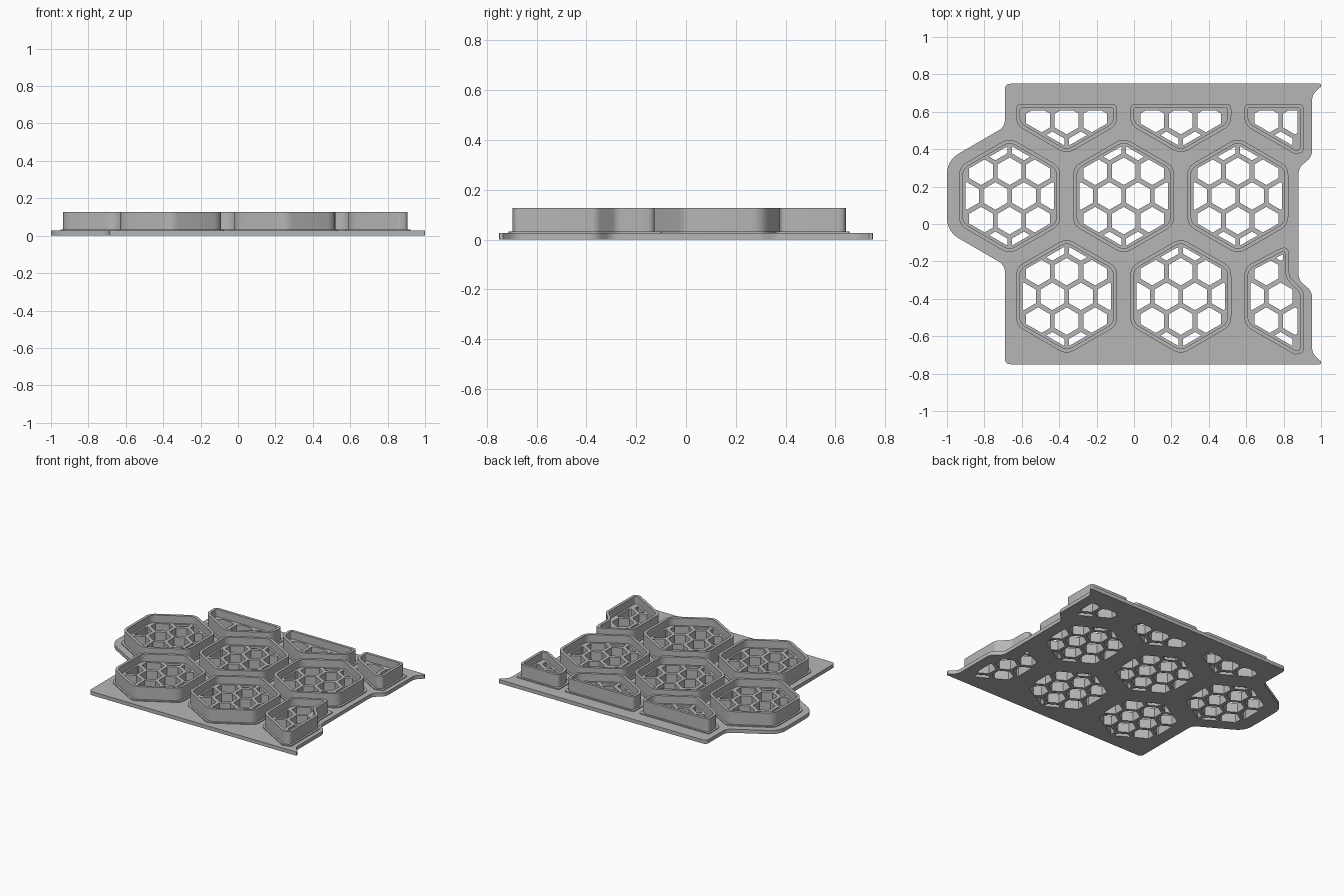
import bpy, bmesh, math
from mathutils import Vector

cube = bpy.data.objects.get("Cube")
if cube:
    bpy.data.objects.remove(cube, do_unlink=True)

PLATE_TOP = 0.027
LATTICE_TOP = 0.07
RIM_TOP = 0.126
APOTHEM = 0.27
RADIUS = APOTHEM / math.cos(math.pi / 6)
PITCH = 0.1525
STRUT = 0.025

grey = bpy.data.materials.new("light_grey")
grey.use_nodes = True
COLOR = (0.47, 0.47, 0.47, 1)
grey.diffuse_color = COLOR
grey.node_tree.nodes["Principled BSDF"].inputs["Base Color"].default_value = COLOR


def cross(a, b):
    return a.x * b.y - a.y * b.x


def rounded(points, inset=0.0, steps=6):
    """Offset a counter-clockwise (x, y, corner radius) outline and round it."""
    n = len(points)
    pos = [Vector(p[:2]) for p in points]
    corners = []
    for i in range(n):
        d0 = (pos[i] - pos[i - 1]).normalized()
        d1 = (pos[(i + 1) % n] - pos[i]).normalized()
        n0, n1 = Vector((-d0.y, d0.x)), Vector((-d1.y, d1.x))
        shifted = pos[i] + (n0 + n1) * inset / (1 + n0.dot(n1))
        turn = math.atan2(cross(d0, d1), d0.dot(d1))
        r = max(points[i][2] - math.copysign(inset, turn), 0.004)
        corners.append((shifted, r if points[i][2] else 0, abs(turn)))
    out = []
    for i in range(n):
        p, r, turn = corners[i]
        a, b = corners[i - 1][0] - p, corners[(i + 1) % n][0] - p
        t = min(r * math.tan(turn / 2), 0.48 * a.length, 0.48 * b.length)
        if t < 1e-5:
            out.append(p)
            continue
        s, e = p + a.normalized() * t, p + b.normalized() * t
        for k in range(steps + 1):
            u = k / steps
            out.append(s * (1 - u) ** 2 + p * 2 * u * (1 - u) + e * u * u)
    return out


def hexagon(cx, cy, radius):
    return [Vector((cx + radius * math.sin(-k * math.pi / 3),
                    cy + radius * math.cos(k * math.pi / 3))) for k in range(6)]


def clip(subject, window):
    """Keep the part of an outline inside a convex counter-clockwise window."""
    for i, a in enumerate(window):
        edge = window[(i + 1) % len(window)] - a
        result = []
        for j, q in enumerate(subject):
            p = subject[j - 1]
            sp, sq = cross(edge, p - a), cross(edge, q - a)
            if (sp >= 0) != (sq >= 0):
                result.append(p.lerp(q, sp / (sp - sq)))
            if sq >= 0:
                result.append(q)
        subject = result
        if not subject:
            break
    return subject


def area(poly):
    return abs(sum(cross(poly[i - 1], poly[i]) for i in range(len(poly)))) / 2


def slab(name, loops, z0, z1):
    """Extrude an outline with holes between two heights."""
    curve = bpy.data.curves.new(name, "CURVE")
    curve.dimensions = "2D"
    curve.fill_mode = "BOTH"
    curve.extrude = (z1 - z0) / 2
    for loop in loops:
        spline = curve.splines.new("POLY")
        spline.points.add(len(loop) - 1)
        for point, v in zip(spline.points, loop):
            point.co = (v.x, v.y, 0, 1)
        spline.use_cyclic_u = True
    source = bpy.data.objects.new(name + "_curve", curve)
    bpy.context.collection.objects.link(source)
    graph = bpy.context.evaluated_depsgraph_get()
    mesh = bpy.data.meshes.new_from_object(source.evaluated_get(graph))
    bpy.data.objects.remove(source, do_unlink=True)
    bm = bmesh.new()
    bm.from_mesh(mesh)
    bmesh.ops.remove_doubles(bm, verts=bm.verts, dist=1e-5)
    bmesh.ops.translate(bm, verts=bm.verts, vec=(0, 0, (z0 + z1) / 2))
    bmesh.ops.recalc_face_normals(bm, faces=bm.faces)
    bm.to_mesh(mesh)
    bm.free()
    mesh.materials.clear()
    mesh.materials.append(grey)
    obj = bpy.data.objects.new(name, mesh)
    bpy.context.collection.objects.link(obj)
    bpy.ops.object.select_all(action="DESELECT")
    obj.select_set(True)
    bpy.context.view_layer.objects.active = obj
    bpy.ops.object.shade_smooth_by_angle(angle=math.radians(35))
    return obj


# Cup outlines: whole hexagons, and hexagons cut by the back and right edges
TOP_Y, MID_Y, LOW_Y = 0.685, 0.15, -0.387
BACK, RIGHT = 0.642, 0.907
cups = []
for x, y in ((-0.665, MID_Y), (-0.055, MID_Y), (0.555, MID_Y), (-0.36, LOW_Y), (0.25, LOW_Y)):
    cups.append(("hex_cup", x, y, [(v.x, v.y, 0.08) for v in hexagon(x, y, RADIUS)]))
for x in (-0.36, 0.25):
    cups.append(("back_cup", x, TOP_Y, [
        (x - APOTHEM, BACK, 0.03), (x - APOTHEM, TOP_Y - RADIUS / 2, 0.08),
        (x, TOP_Y - RADIUS, 0.08), (x + APOTHEM, TOP_Y - RADIUS / 2, 0.08),
        (x + APOTHEM, BACK, 0.03)]))
EDGE_X = 0.86
LEFT = EDGE_X - APOTHEM
cups.append(("back_corner_cup", EDGE_X, TOP_Y, [
    (LEFT, BACK, 0.03), (LEFT, TOP_Y - RADIUS / 2, 0.08),
    (EDGE_X, TOP_Y - RADIUS, 0.03), (RIGHT, TOP_Y - RADIUS + 0.01, 0.03), (RIGHT, BACK, 0.03)]))
cups.append(("front_corner_cup", EDGE_X, LOW_Y, [
    (LEFT, LOW_Y + RADIUS / 2, 0.08), (LEFT, LOW_Y - RADIUS / 2, 0.08),
    (EDGE_X, LOW_Y - RADIUS, 0.03), (RIGHT, LOW_Y - RADIUS + 0.01, 0.03),
    (RIGHT, -0.36, 0.05), (0.83, -0.28, 0.05), (0.83, -0.105, 0.04)]))

# Base plate with a side tongue on the left and a scalloped right edge
right_half = [(1.0, 0.75, 0.01), (1.0, 0.735, 0), (0.952, 0.69, 0.09),
              (0.952, 0.36, 0.07), (0.88, 0.30, 0.07)]
left_half = [(-0.69, 0.52, 0.07), (-1.0, MID_Y + 0.19, 0.13)]
outline = [(-0.69, 0.75, 0.03)] + left_half
outline += [(x, 2 * MID_Y - y, r) for x, y, r in reversed(left_half)]
outline += [(-0.69, -0.75, 0.03)]
outline += [(x, -y, r) for x, y, r in right_half]
outline += list(reversed(right_half))
slab("base_plate", [rounded(outline)] + [rounded(c[3], 0.01) for c in cups], 0, PLATE_TOP)

# Each cup: low skirt, upright rim and honeycomb floor
for number, (name, cx, cy, shape) in enumerate(cups, 1):
    label = f"{name}_{number}"
    slab(label + "_skirt", [rounded(shape, -0.014), rounded(shape, 0.005)], 0.015, PLATE_TOP + 0.006)
    slab(label + "_rim", [rounded(shape), rounded(shape, 0.02)], 0.012, RIM_TOP)
    opening = rounded(shape, 0.034)
    holes = []
    for row in range(-3, 4):
        for col in range(-3, 4):
            hx = cx + (col + (0.5 if row % 2 == 0 else 0)) * PITCH
            hy = cy + row * PITCH * math.sqrt(0.75)
            hole = clip(opening, hexagon(hx, hy, (PITCH - STRUT) / math.sqrt(3)))
            if len(hole) > 2 and area(hole) > 0.0002:
                holes.append(hole)
    slab(label + "_honeycomb", [rounded(shape, 0.01)] + holes, 0, LATTICE_TOP)
